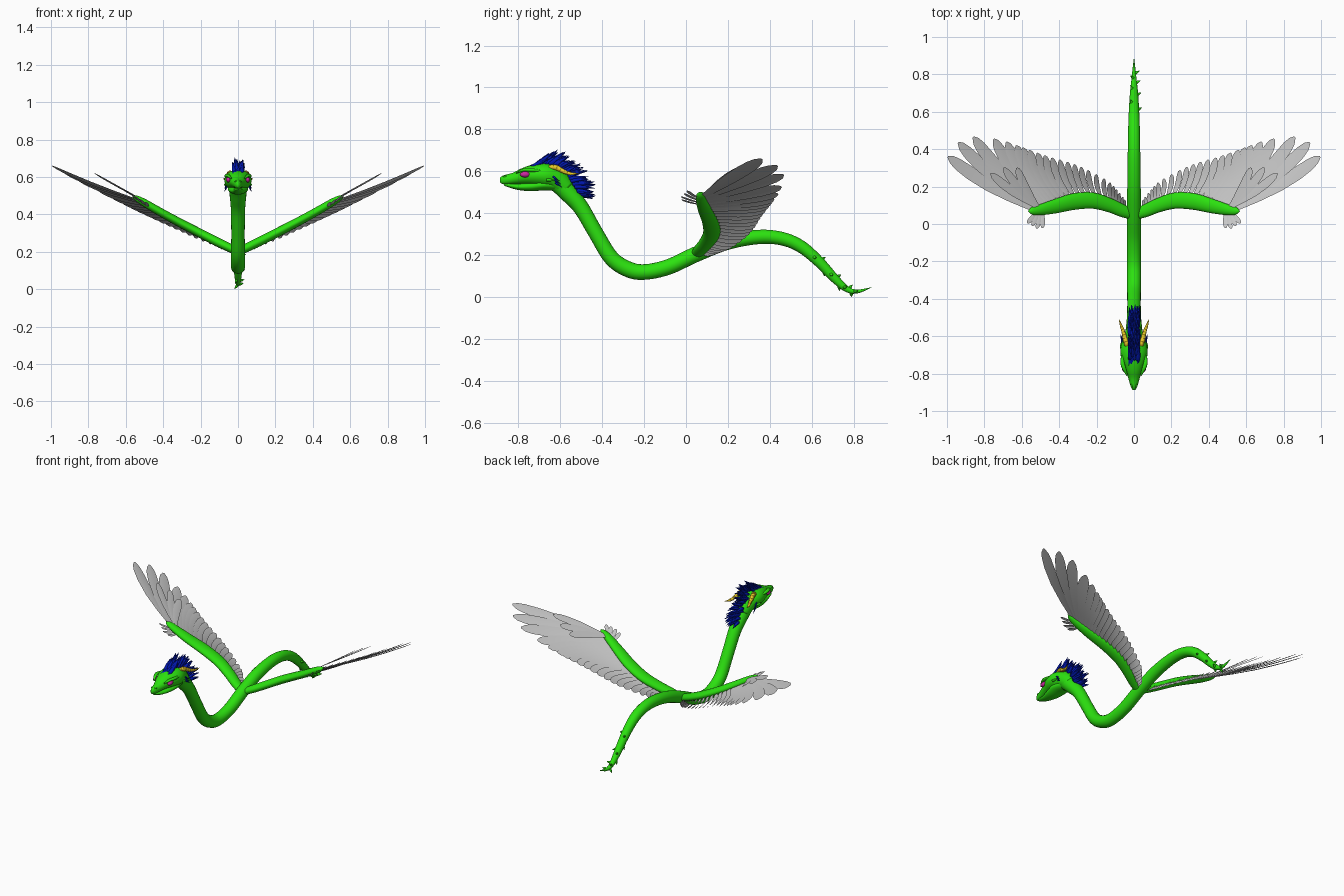
import bpy, bmesh, math, random
from mathutils import Vector as V

if "Cube" in bpy.data.objects:
    bpy.data.objects.remove(bpy.data.objects["Cube"])

random.seed(4)


def material(name, rgb):
    m = bpy.data.materials.new(name)
    m.diffuse_color = (*rgb, 1)
    m.use_nodes = True
    m.node_tree.nodes["Principled BSDF"].inputs["Base Color"].default_value = m.diffuse_color
    return m


GREEN = material("green_skin", (0.025, 0.76, 0.005))
BLUE = material("blue_hair", (0.0, 0.008, 0.42))
GOLD = material("gold_horn", (0.8, 0.58, 0.02))
PINK = material("pink_eye", (0.6, 0.02, 0.35))


def spline(keys, u):
    """Catmull-Rom through equal-length tuples, u in key units."""
    i = max(0, min(int(u), len(keys) - 2))
    t = u - i
    n = len(keys) - 1
    a, b, c, d = (keys[max(0, min(n, i + k))] for k in (-1, 0, 1, 2))
    return [0.5 * (2 * q + (r - p) * t + (2 * p - 5 * q + 4 * r - s) * t * t
                   + (3 * q - p - 3 * r + s) * t ** 3) for p, q, r, s in zip(a, b, c, d)]


def loft(bm, keys, side=(1, 0, 0), sub=5, seg=20):
    """Elliptical tube; keys = (x, y, z, half width, half height)."""
    n = (len(keys) - 1) * sub
    st = [spline(keys, k / sub) for k in range(n + 1)]
    rings = []
    for k, s in enumerate(st):
        tan = (V(st[min(n, k + 1)][:3]) - V(st[max(0, k - 1)][:3])).normalized()
        sd = V(side)
        sd = (sd - tan * sd.dot(tan)).normalized()
        up = sd.cross(tan)
        w, h = max(s[3], 0.001), max(s[4], 0.001)
        rings.append([bm.verts.new(V(s[:3]) + sd * w * math.cos(2 * math.pi * j / seg)
                                   + up * h * math.sin(2 * math.pi * j / seg)) for j in range(seg)])
    for a, b in zip(rings, rings[1:]):
        for j in range(seg):
            bm.faces.new((a[j], a[(j + 1) % seg], b[(j + 1) % seg], b[j]))
    bm.faces.new(rings[0])
    bm.faces.new(rings[-1])


def finish(name, bm, mat=None, mirror=False, closed=True):
    if closed:
        bmesh.ops.recalc_face_normals(bm, faces=bm.faces)
    me = bpy.data.meshes.new(name)
    bm.to_mesh(me)
    bm.free()
    if mat:
        me.materials.append(mat)
    for p in me.polygons:
        p.use_smooth = True
    ob = bpy.data.objects.new(name, me)
    bpy.context.collection.objects.link(ob)
    if mirror:
        md = ob.modifiers.new("mirror", 'MIRROR')
        md.use_mirror_merge = False
    return ob


def spike(bm, base, d, length, r, bend=(0, 0, 0), flat=1.0, seg=5):
    """Tapered, bent spike."""
    b, d, bend = V(base), V(d).normalized(), V(bend)
    side = (1, 0, 0) if abs(d.x) < 0.8 else (0, 0, 1)
    keys = []
    for t, k in ((0, 1), (0.5, 0.75), (1, 0.03)):
        keys.append((*(b + d * length * t + bend * t * t), r * k, r * k * flat))
    loft(bm, keys, side, 2, seg)


# Serpentine body from head to tail tip: y, z, radius
body = [(-.68, .575, .05), (-.62, .555, .05), (-.56, .495, .044), (-.50, .425, .038), (-.43, .305, .036),
        (-.355, .185, .037), (-.27, .13, .038), (-.19, .12, .037), (-.08, .145, .037), (.05, .205, .037),
        (.2, .262, .036), (.35, .287, .034), (.46, .278, .032), (.55, .240, .030), (.635, .168, .026),
        (.71, .088, .021), (.77, .036, .014), (.82, .027, .009), (.885, .046, .001)]
bkeys = [(0, y, z, r, r) for y, z, r in body]
bm = bmesh.new()
loft(bm, bkeys)
finish("body", bm, GREEN)

# Tail spikes on all sides of the last stretch
bm = bmesh.new()
for k in range(10):
    x, y, z, r, _ = spline(bkeys, 13.7 + k * 0.34)
    a = k * 2.1
    d = V((math.cos(a), 0.45 * math.sin(a), 0.9 * math.sin(a)))
    p = V((x, y, z)) + d * r * 0.7
    p.z = max(p.z, 0.016)
    spike(bm, p, d + V((0, .5, -.3 if z > .06 else 0.2)), 0.026, 0.009)
finish("tail_spikes", bm, GREEN)

# Upper head and lower jaw
bm = bmesh.new()
loft(bm, [(0, -.887, .558, .007, .012), (0, -.868, .559, .018, .022), (0, -.82, .566, .032, .028),
          (0, -.77, .577, .050, .041), (0, -.72, .582, .068, .052), (0, -.67, .580, .073, .058),
          (0, -.62, .562, .060, .055), (0, -.57, .515, .044, .045)])
finish("head", bm, GREEN)
bm = bmesh.new()
loft(bm, [(0, -.868, .538, .006, .005), (0, -.850, .534, .018, .009), (0, -.80, .526, .030, .015),
          (0, -.74, .528, .046, .023), (0, -.68, .535, .055, .026), (0, -.62, .535, .043, .028)])
finish("lower_jaw", bm, GREEN)

# Brow ridges and cheeks
bm = bmesh.new()
loft(bm, [(.036, -.81, .592, .004, .003), (.052, -.775, .606, .010, .007),
          (.062, -.74, .606, .011, .009), (.060, -.69, .602, .006, .004)], seg=10)
spike(bm, (.062, -.665, .56), (.1, 1, -.1), .04, .014, flat=.6)
finish("brows_and_cheeks", bm, GREEN, mirror=True)

# Nostrils and eyes
for name, loc, scale, mat in (("eyes", (.051, -.768, .585), (.014, .024, .014), PINK),
                              ("nostrils", (.012, -.864, .576), (.006, .010, .005), GREEN)):
    bm = bmesh.new()
    bmesh.ops.create_uvsphere(bm, u_segments=16, v_segments=10, radius=1)
    bmesh.ops.scale(bm, vec=scale, verts=bm.verts)
    bmesh.ops.translate(bm, vec=loc, verts=bm.verts)
    finish(name, bm, mat, mirror=True)

# Ringed curved horns
bm = bmesh.new()
hk = [(.036, -.65, .618, .013, .013), (.046, -.62, .618, .013, .013), (.056, -.58, .598, .010, .010),
      (.068, -.545, .588, .007, .007), (.080, -.51, .592, .001, .001)]
loft(bm, hk, seg=10)
for k in range(7):
    p, q = spline(hk, .3 + k * .42), spline(hk, .36 + k * .42)
    p[3] = p[4] = q[3] = q[4] = p[3] * 1.13
    loft(bm, [p, q], sub=1, seg=10)
finish("horns", bm, GOLD, mirror=True)

# Mane: overlapping locks down the crown and nape (y, z, direction y, direction z)
mane = [(-.755, .612, .9, .5), (-.70, .63, .7, .9), (-.64, .63, .7, .8),
        (-.58, .59, .9, .6), (-.535, .53, 1, .2), (-.505, .485, .75, 0)]
bm = bmesh.new()
for k in range(95):
    u = 5 * k / 94
    y, z, dy, dz = spline(mane, u)
    x = random.uniform(-.022, .022)
    ln = random.uniform(.065, .095) * (.7 if u > 4.2 or u < .4 else 1)
    spike(bm, (x, y, z), (x * 6, dy + random.uniform(-.2, .2), dz + random.uniform(-.2, .2)), ln,
          .013, (0, .012, -.012), .8, 5)
for s in (-1, 1):
    for k in range(3):
        spike(bm, (s * .062, -.635 + .006 * k, .575 - .015 * k), (s * .3, 1, -.7), .04, .005)
finish("mane", bm, BLUE)

# Wing arms
arm = [(0, .05, .20, .028, .020), (.06, .07, .228, .034, .023), (.13, .10, .262, .038, .024),
       (.22, .125, .308, .043, .024), (.32, .120, .36, .044, .023), (.42, .095, .415, .038, .022),
       (.50, .076, .462, .029, .020), (.545, .07, .488, .020, .014), (.565, .068, .50, .002, .002)]
bm = bmesh.new()
loft(bm, arm, side=(0, 1, 0))
finish("wing_arms", bm, GREEN, mirror=True)

NORMAL = V((-.45, .04, .89)).normalized()


def feather(bm, base, tip, hw, sag=0.008, lift=0.0, twist=0.15):
    """Thin blade with a raised midrib and a rounded tip."""
    base, tip = V(base), V(tip)
    d = tip - base
    wd = d.cross(NORMAL).normalized()
    n = wd.cross(d).normalized()
    rows = []
    for t, w in ((0, .35), (.25, .65), (.5, .92), (.72, 1), (.87, .88), (.95, .62), (1, .15)):
        c = base + d * t + n * (lift - sag * math.sin(math.pi * t)) + wd * hw * .35 * math.sin(math.pi * t)
        rows.append([bm.verts.new(c + wd * hw * w * s + n * hw * w * (s * twist - abs(s) * .1))
                     for s in (-1, 0, 1)])
    for a, b in zip(rows, rows[1:]):
        for j in (0, 1):
            bm.faces.new((a[j], a[j + 1], b[j + 1], b[j]))


# Main flight feathers: base u on the arm, tip x y z, half width
fan = [(.6, .05, .13, .215, .014), (1.2, .09, .18, .23, .016), (1.9, .14, .23, .25, .018),
       (2.8, .25, .29, .295, .021), (3.6, .35, .33, .34, .024), (4.3, .46, .36, .39, .028),
       (4.9, .56, .395, .435, .031), (5.3, .63, .42, .468, .034), (5.7, .725, .45, .515, .037),
       (6.1, .86, .465, .585, .039), (6.4, .94, .435, .628, .039), (6.7, .995, .36, .66, .038)]
us = [k * .37 for k in range(16)] + [6, 6.5, 7, 7.6, 8.2, 9, 10, 11]
bm = bmesh.new()
for u in us:
    f = spline(fan, u)
    b = spline(arm, f[0])
    feather(bm, (b[0], b[1] + b[3] * .3, b[2] - .004), f[1:4], f[4], twist=max(.15, .6 - .06 * u))
finish("flight_feathers", bm, mirror=True, closed=False)

# Upper covering feathers spread from the wrist
bm = bmesh.new()
for tip in ((.77, .27, .615), (.70, .30, .575), (.63, .30, .535)):
    feather(bm, (.51, .085, .472), tip, .026, 0, .006)
finish("covert_feathers", bm, mirror=True, closed=False)

# Small feathers at the front of the wrist
bm = bmesh.new()
for k, tip in enumerate(((.49, -.022, .465), (.52, -.025, .48), (.545, -.01, .495), (.57, .005, .508))):
    feather(bm, (.49 + .01 * k, .075, .44 + .008 * k), tip, .012, 0)
finish("wrist_feathers", bm, mirror=True, closed=False)
